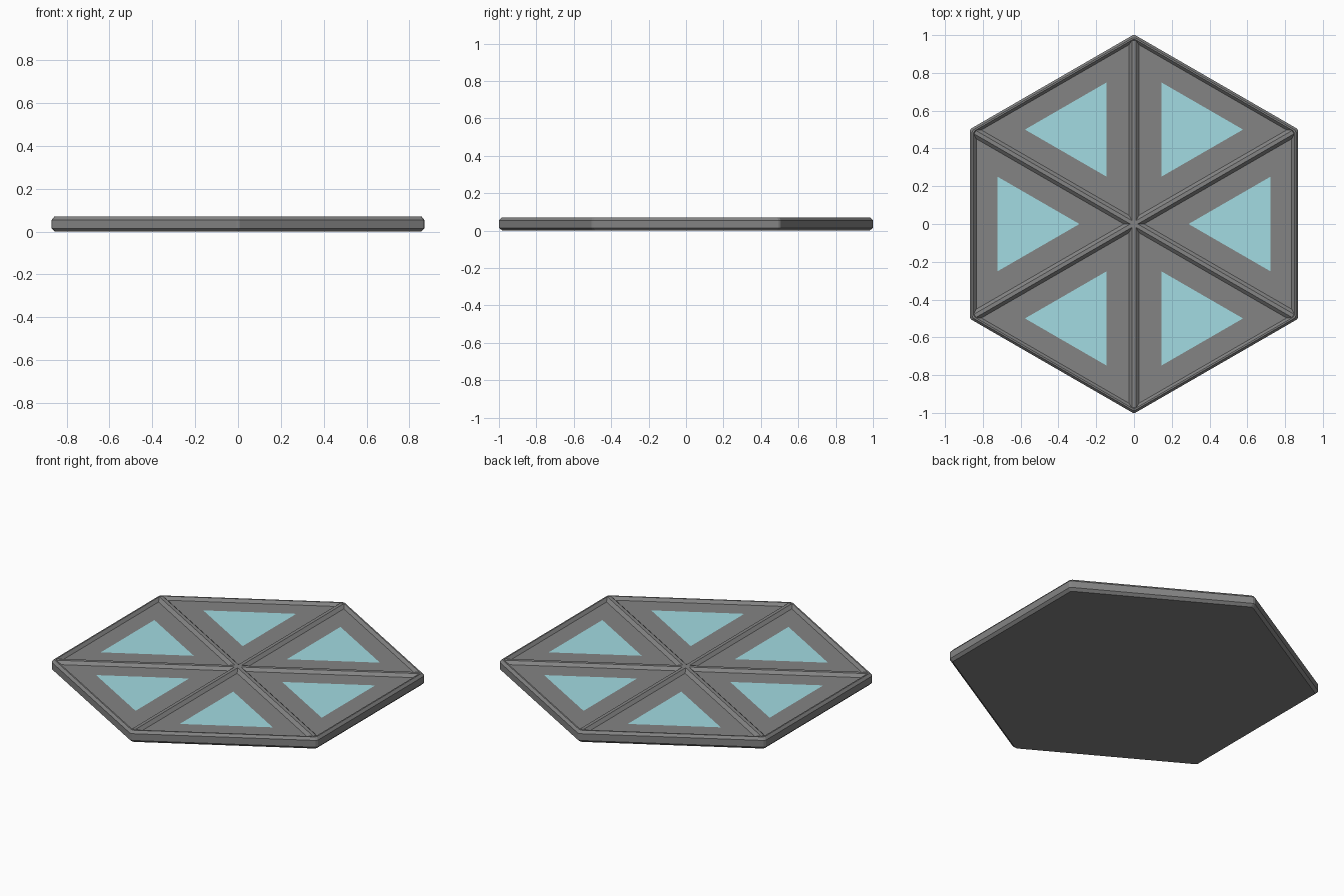
import bpy, bmesh
from math import sin, cos, radians, sqrt
from mathutils import Vector

if "Cube" in bpy.data.objects:
    bpy.data.objects.remove(bpy.data.objects["Cube"])

AP = 0.869      # half width across flats
TOP = 0.07
FLOOR = 0.053


def material(name, rgb):
    m = bpy.data.materials.new(name)
    m.diffuse_color = (*rgb, 1)
    m.use_nodes = True
    m.node_tree.nodes["Principled BSDF"].inputs["Base Color"].default_value = m.diffuse_color
    return m


def make(name, verts, faces, mat):
    me = bpy.data.meshes.new(name)
    me.from_pydata(verts, [], faces)
    bm = bmesh.new()
    bm.from_mesh(me)
    bmesh.ops.recalc_face_normals(bm, faces=bm.faces)
    bm.to_mesh(me)
    bm.free()
    ob = bpy.data.objects.new(name, me)
    bpy.context.collection.objects.link(ob)
    me.materials.append(mat)
    return ob


def loft(name, rings, mat):
    """Skin a stack of equal loops and cap both ends."""
    n = len(rings[0])
    verts = [p for r in rings for p in r]
    faces = [(k * n + i, k * n + (i + 1) % n, (k + 1) * n + (i + 1) % n, (k + 1) * n + i)
             for k in range(len(rings) - 1) for i in range(n)]
    faces += [tuple(range(n)), tuple(range(len(verts) - n, len(verts)))]
    return make(name, verts, faces, mat)


def hex_ring(ap, z, cut=0.004):
    """Hexagon with slightly clipped corners pointing along +-y."""
    pts = []
    for k in range(6):
        a = radians(30 + 60 * k)
        r = ap * 2 / sqrt(3) - cut
        side = cut * sqrt(3)
        radial, tangent = Vector((cos(a), sin(a), 0)), Vector((-sin(a), cos(a), 0))
        for s in (-1, 1):
            pts.append(radial * r + tangent * s * side + Vector((0, 0, z)))
    return pts


def cell(scale, z):
    """Triangle of one sector, scaled about its centre."""
    c = Vector((1 / sqrt(3), 0, 0))
    h = sqrt(3) / 2
    return [c + (Vector(p) - c) * scale + Vector((0, 0, z))
            for p in ((0, 0, 0), (h, -0.5, 0), (h, 0.5, 0))]


metal = material("dark_grey", (0.23, 0.23, 0.23))
glass = material("pale_teal", (0.36, 0.71, 0.76))

# Hexagonal tray with chamfered rim and sunken floor
loft("tray", [hex_ring(a, z) for a, z in (
    (AP - 0.015, 0), (AP, 0.015), (AP, 0.055), (AP - 0.012, TOP),
    (AP - 0.020, TOP), (AP - 0.034, FLOOR))], metal)

# Three chamfered bars crossing at the centre
profile = [(-0.031, FLOOR - 0.004), (-0.010, TOP), (0.010, TOP), (0.031, FLOOR - 0.004)]
for k in range(3):
    bar = loft(f"divider_bar_{k + 1}",
               [[(x, y, z) for y, z in profile] for x in (-0.972, 0.972)], metal)
    bar.rotation_euler.z = radians(30 + 60 * k)

# Coloured triangle inlaid in each of the six floor cells
for k in range(6):
    inlay = make(f"triangle_inlay_{k + 1}", cell(0.5, FLOOR + 0.001), [(0, 1, 2)], glass)
    inlay.rotation_euler.z = radians(60 * k)
